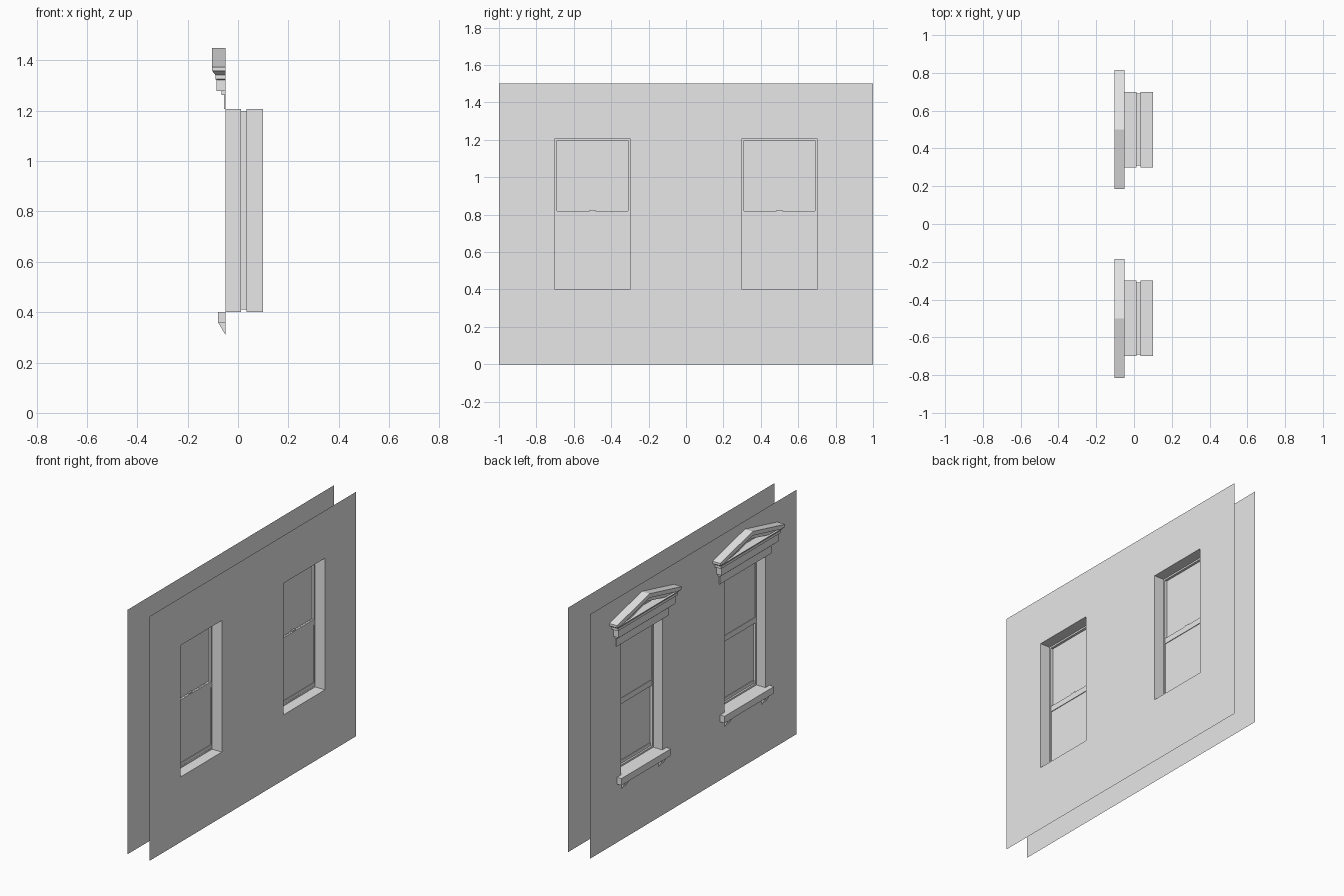
import bpy, bmesh

cube = bpy.data.objects.get("Cube")
if cube:
    bpy.data.objects.remove(cube, do_unlink=True)

plaster = bpy.data.materials.new("plain_grey")
plaster.use_nodes = True
GREY = (0.8, 0.8, 0.8, 1)
plaster.diffuse_color = GREY
plaster.node_tree.nodes["Principled BSDF"].inputs["Base Color"].default_value = GREY

OUT, IN = -0.05, 0.10          # the two wall sheets
SILL, HEAD, HALF = 0.40, 1.207, 0.20   # window opening


def finish(name, bm, solid=True):
    if solid:
        bmesh.ops.recalc_face_normals(bm, faces=bm.faces)
    mesh = bpy.data.meshes.new(name)
    bm.to_mesh(mesh)
    bm.free()
    mesh.materials.append(plaster)
    obj = bpy.data.objects.new(name, mesh)
    bpy.context.collection.objects.link(obj)
    return obj


def loft(name, loops, caps=True):
    """Bridge a stack of equal-length point loops into one shape."""
    bm = bmesh.new()
    rings = [[bm.verts.new(p) for p in loop] for loop in loops]
    for a, b in zip(rings, rings[1:]):
        for i in range(len(a)):
            j = (i + 1) % len(a)
            bm.faces.new((a[i], a[j], b[j], b[i]))
    if caps:
        bm.faces.new(rings[0][::-1])
        bm.faces.new(rings[-1])
    return finish(name, bm, caps)


def box(name, x0, x1, y0, y1, z0, z1):
    return loft(name, [[(x0, y0, z), (x1, y0, z), (x1, y1, z), (x0, y1, z)]
                       for z in (z0, z1)])


def rect(x, y, inset):
    """Window-shaped loop, shrunk by inset."""
    h = HALF - inset
    return [(x, y - h, SILL + inset), (x, y + h, SILL + inset),
            (x, y + h, HEAD - inset), (x, y - h, HEAD - inset)]


def wall(name, x, outward):
    """Single sheet with two openings."""
    bm = bmesh.new()
    ys = (-1, -0.7, -0.3, 0.3, 0.7, 1)
    zs = (0, SILL, HEAD, 1.5)
    grid = [[bm.verts.new((x, y, z)) for z in zs] for y in ys]
    for i in range(5):
        for j in range(3):
            if j == 1 and i in (1, 3):
                continue
            f = bm.faces.new((grid[i][j], grid[i + 1][j],
                              grid[i + 1][j + 1], grid[i][j + 1]))
            f.normal_update()
            if f.normal.x * outward < 0:
                f.normal_flip()
    finish(name, bm, False)


def gable(name, y, depth, apex, thick, half):
    """Raking band of the pediment, cut level at the cornice."""
    base, slope = 1.358, 0.242
    low = apex - thick
    foot = (low - base) / slope
    outline = [(-half, base), (-half, apex - slope * half), (0, apex),
               (half, apex - slope * half), (half, base), (foot, base),
               (0, low), (-foot, base)]
    loft(name, [[(x, y + a, z) for a, z in outline] for x in (OUT, OUT - depth)])


def window(side, y):
    # Reveals and the stepped sash frame between them
    loft(side + "_window_reveal",
         [rect(OUT, y, 0), rect(0.012, y, 0), rect(0.012, y, 0.01),
          rect(0.034, y, 0.01), rect(0.034, y, 0), rect(IN, y, 0)], False)

    # Sliding sashes: thin panes with meeting and bottom rails
    inner = HALF - 0.01
    mid = (SILL + HEAD) / 2
    box(side + "_upper_pane", 0.016, 0.019, y - inner, y + inner, mid, HEAD - 0.01)
    box(side + "_lower_pane", 0.026, 0.029, y - inner, y + inner, SILL + 0.01, mid)
    box(side + "_upper_meeting_rail", 0.013, 0.022, y - inner, y + inner,
        mid - 0.02, mid + 0.015)
    box(side + "_lower_meeting_rail", 0.023, 0.033, y - inner, y + inner,
        mid - 0.02, mid + 0.015)
    box(side + "_bottom_rail", 0.023, 0.033, y - inner, y + inner,
        SILL + 0.01, SILL + 0.03)
    box(side + "_sash_lock", 0.02, 0.03, y - 0.015, y + 0.015,
        mid + 0.015, mid + 0.022)

    # Outer sill on two wedge brackets
    box(side + "_sill", OUT - 0.03, OUT, y - 0.24, y + 0.24, 0.358, SILL)
    for label, b in (("left", 0.18), ("right", -0.18)):
        loft(f"{side}_sill_bracket_{label}",
             [[(OUT, y + b + w, 0.31), (OUT, y + b + w, 0.358),
               (OUT - 0.028, y + b + w, 0.358)] for w in (-0.018, 0.018)])

    # Stepped cornice: depth, half width, height
    steps = [(0.005, 0.25, HEAD), (0.005, 0.25, 1.262),
             (0.016, 0.26, 1.262), (0.016, 0.26, 1.278),
             (0.035, 0.275, 1.278), (0.035, 0.275, 1.322),
             (0.040, 0.29, 1.326), (0.040, 0.29, 1.342),
             (0.053, 0.31, 1.358)]
    loft(side + "_cornice",
         [[(OUT, y - h, z), (OUT - d, y - h, z),
           (OUT - d, y + h, z), (OUT, y + h, z)] for d, h, z in steps])

    # Pediment: projecting top band and a recessed band beneath
    gable(side + "_pediment_top", y, 0.053, 1.449, 0.025, 0.315)
    gable(side + "_pediment_moulding", y, 0.040, 1.43, 0.03, 0.28)


wall("outer_wall", OUT, -1)
wall("inner_wall", IN, 1)
window("front", -0.5)
window("back", 0.5)
